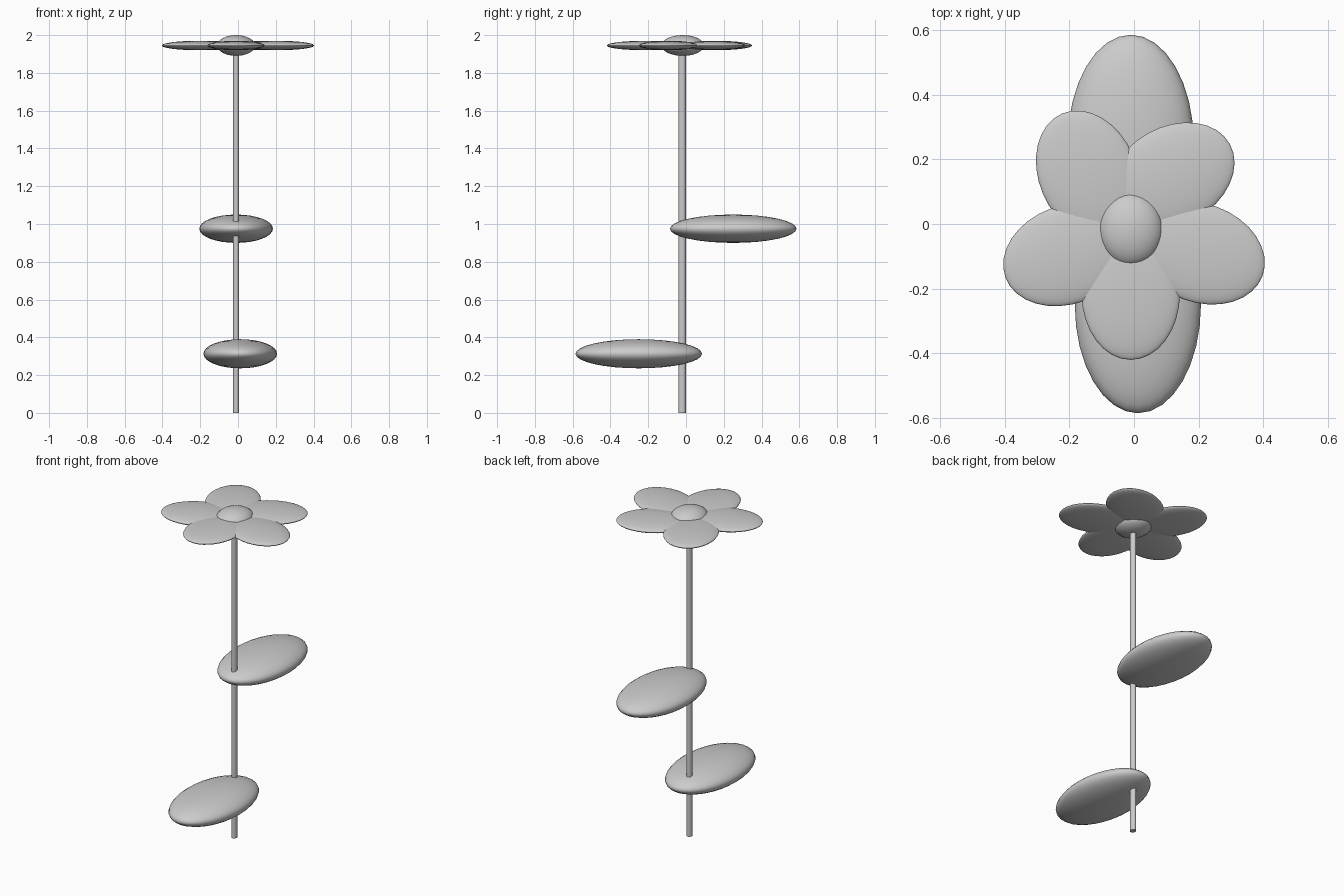
import bpy
from math import radians

if "Cube" in bpy.data.objects:
    bpy.data.objects.remove(bpy.data.objects["Cube"])


def ellipsoid(name, loc, radii, angle=0):
    """Smooth stretched sphere, turned about z."""
    bpy.ops.mesh.primitive_uv_sphere_add(
        segments=32, ring_count=16, radius=1, location=loc,
        rotation=(0, 0, radians(angle)))
    ob = bpy.context.object
    ob.name = name
    ob.scale = radii
    bpy.ops.object.shade_smooth()
    return ob


# stem
bpy.ops.mesh.primitive_cylinder_add(vertices=32, radius=1, depth=1.945,
                                    location=(-0.01, -0.02, 1.945 / 2))
stem = bpy.context.object
stem.name = "stem"
stem.scale = (0.016, 0.019, 1)
bpy.ops.object.shade_smooth_by_angle()

# leaves
ellipsoid("upper_leaf", (-0.01, 0.25, 0.975), (0.195, 0.335, 0.075))
ellipsoid("lower_leaf", (0.012, -0.25, 0.313), (0.195, 0.335, 0.077))

# flower centre
ellipsoid("flower_centre", (-0.01, -0.017, 1.945), (0.1, 0.113, 0.055))

# petals: centre x, centre y, direction of the long axis
petals = [
    (-0.01, -0.215, -90),
    (0.205, -0.09, -20),
    (0.117, 0.148, 29),
    (-0.142, 0.153, 113),
    (-0.205, -0.095, 200),
]
for i, (x, y, angle) in enumerate(petals, 1):
    ellipsoid(f"petal_{i}", (x, y, 1.945), (0.205, 0.152, 0.025), angle)
